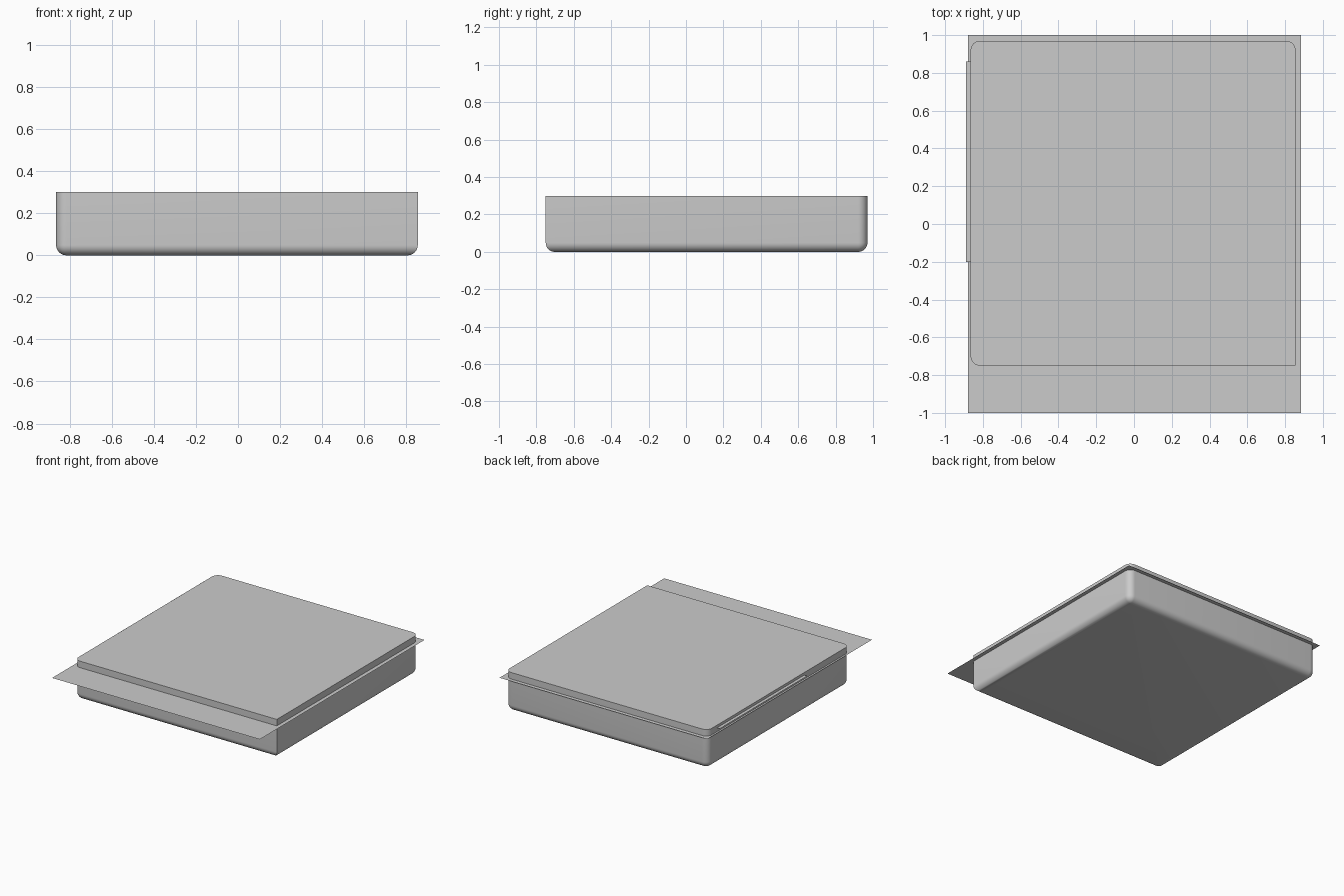
import bpy, bmesh

if "Cube" in bpy.data.objects:
    bpy.data.objects.remove(bpy.data.objects["Cube"])


def add_object(name, bm):
    mesh = bpy.data.meshes.new(name)
    bm.normal_update()
    bm.to_mesh(mesh)
    bm.free()
    obj = bpy.data.objects.new(name, mesh)
    bpy.context.collection.objects.link(obj)
    return obj


def sheet(name, x0, x1, y0, y1, z):
    bm = bmesh.new()
    bm.faces.new([bm.verts.new(c) for c in
                  ((x0, y0, z), (x1, y0, z), (x1, y1, z), (x0, y1, z))])
    return add_object(name, bm)


# Tray body: three rounded upright corners, one square, rounded base rim
X0, X1, Y0, Y1, H, R = -0.865, 0.855, -0.75, 0.97, 0.30, 0.05
bm = bmesh.new()
bmesh.ops.create_cube(bm, size=1)
for v in bm.verts:
    v.co = (X1 if v.co.x > 0 else X0, Y1 if v.co.y > 0 else Y0, H if v.co.z > 0 else 0)


def is_round_upright(e):
    a, b = (v.co for v in e.verts)
    return abs(a.z - b.z) > 0.1 and not (a.x > 0 and a.y < 0)


bmesh.ops.bevel(bm, geom=[e for e in bm.edges if is_round_upright(e)],
                offset=R, segments=8, profile=0.5, affect='EDGES')
rim = [e for e in bm.edges if all(v.co.z < 0.001 for v in e.verts)]
bmesh.ops.bevel(bm, geom=rim, offset=R * 0.98, segments=8, profile=0.5, affect='EDGES')
body = add_object("body", bm)
bpy.context.view_layer.objects.active = body
body.select_set(True)
bpy.ops.object.shade_smooth_by_angle(angle=0.6)

# Thin flange sheet cutting through the body, and a side tab above it
sheet("flange_sheet", -0.88, 0.885, -1.0, 1.0, 0.25)
sheet("side_tab", -0.89, -0.80, -0.20, 0.86, 0.28)
